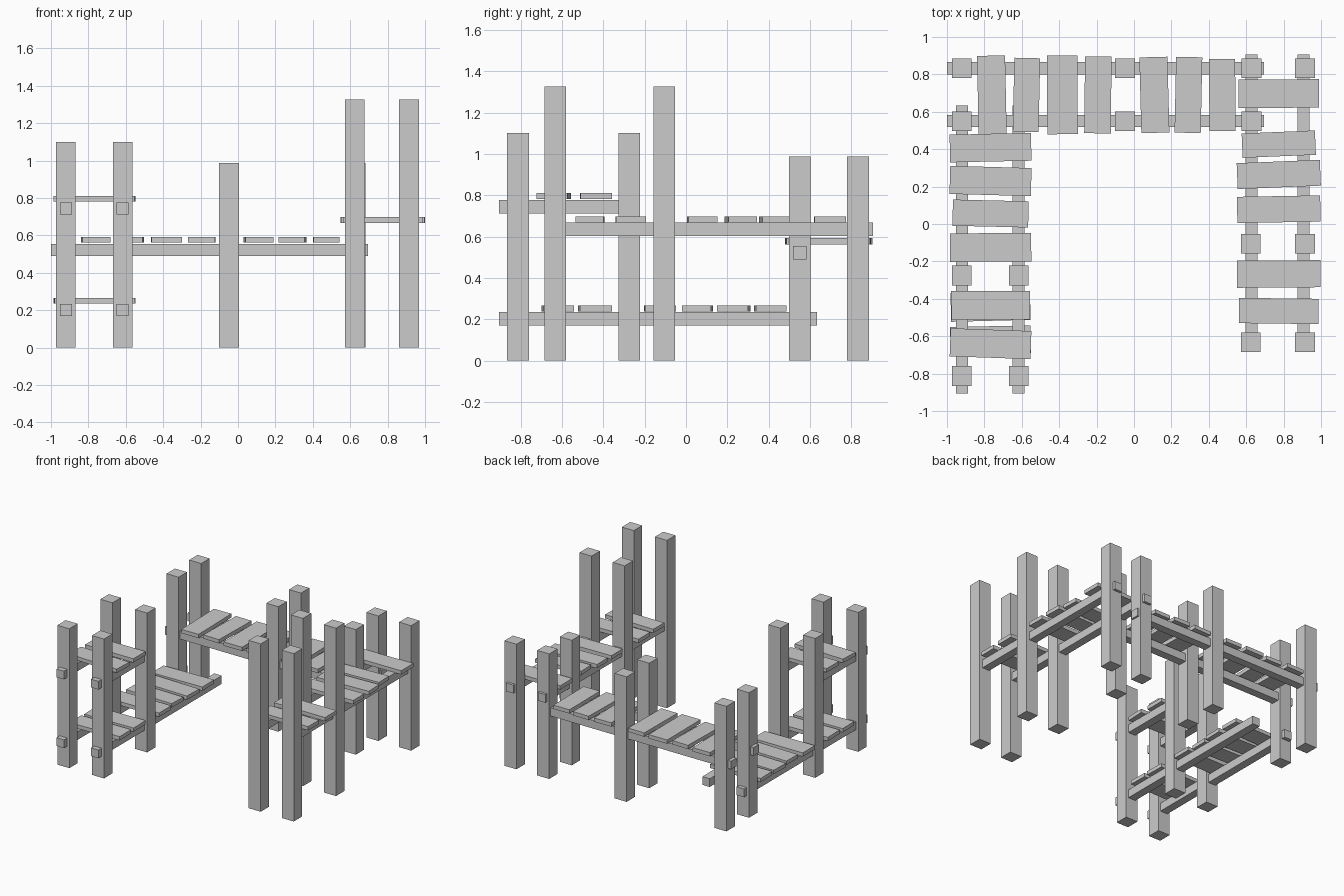
import bpy
from math import radians

POST, BEAM, PLANK = 0.105, 0.065, 0.03


def box(name, centre, size, turn=0):
    x, y, z = (s / 2 for s in size)
    v = [(i * x, j * y, k * z) for k in (-1, 1) for i, j in ((-1, -1), (1, -1), (1, 1), (-1, 1))]
    f = [(3, 2, 1, 0), (4, 5, 6, 7)] + [(i, (i + 1) % 4, (i + 1) % 4 + 4, i + 4) for i in range(4)]
    me = bpy.data.meshes.new(name)
    me.from_pydata(v, [], f)
    ob = bpy.data.objects.new(name, me)
    ob.location = centre
    ob.rotation_euler.z = radians(turn)
    bpy.context.collection.objects.link(ob)


def posts(name, places, height):
    for x, y in places:
        box(name, (x, y, height / 2), (POST, POST, height))


def beams(name, axis, offsets, start, end, z):
    mid, length = (start + end) / 2, end - start
    for o in offsets:
        if axis == 'X':
            box(name, (mid, o, z), (length, BEAM, BEAM))
        else:
            box(name, (o, mid, z), (BEAM, length, BEAM))


def planks(name, axis, z, across, rows):
    # rows: position along the walkway, plank width, length, slight turn
    for pos, width, length, turn in rows:
        if axis == 'X':
            box(name, (pos, across, z), (width, length, PLANK), turn)
        else:
            box(name, (across, pos, z), (length, width, PLANK), turn)


# Posts
posts("left_post", [(x, y) for x in (-0.92, -0.617) for y in (-0.813, -0.275)], 1.1)
posts("right_post", [(x, y) for x in (0.625, 0.914) for y in (-0.632, -0.105)], 1.325)
posts("back_post", [(x, y) for x in (-0.92, -0.048, 0.628) for y in (0.55, 0.832)]
      + [(0.914, 0.832)], 0.987)

# Support beams
beams("left_lower_beam", 'Y', (-0.919, -0.618), -0.905, 0.633, 0.201)
beams("left_upper_beam", 'Y', (-0.919, -0.618), -0.905, -0.29, 0.743)
beams("right_beam", 'Y', (0.628, 0.907), -0.62, 0.905, 0.636)
beams("back_beam", 'X', (0.551, 0.833), -1.0, 0.695, 0.522)

# Deck planks
planks("left_lower_plank", 'Y', 0.251, -0.767, [
    (-0.62, 0.147, 0.43, 1.2), (-0.44, 0.155, 0.425, 1.5), (-0.125, 0.152, 0.435, 0.4),
    (0.056, 0.14, 0.405, -1.3), (0.23, 0.15, 0.435, -1.6), (0.408, 0.148, 0.435, 1.2)])
planks("left_upper_plank", 'Y', 0.796, -0.767, [
    (-0.64, 0.15, 0.432, -2), (-0.435, 0.153, 0.42, 0.2)])
planks("right_plank", 'Y', 0.682, 0.774, [
    (-0.465, 0.135, 0.425, -0.7), (-0.267, 0.145, 0.445, 0.4), (0.079, 0.14, 0.445, 1),
    (0.265, 0.138, 0.445, 2.3), (0.427, 0.13, 0.392, 2.4), (0.697, 0.152, 0.43, 0.4)])
planks("back_plank", 'X', 0.577, 0.69, [
    (-0.76, 0.15, 0.42, 1.2), (-0.575, 0.138, 0.395, -1.3), (-0.383, 0.163, 0.42, 0.3),
    (-0.193, 0.142, 0.41, -0.6), (0.109, 0.15, 0.405, 1.5), (0.291, 0.14, 0.405, -1.2),
    (0.472, 0.14, 0.385, 0.4)])
